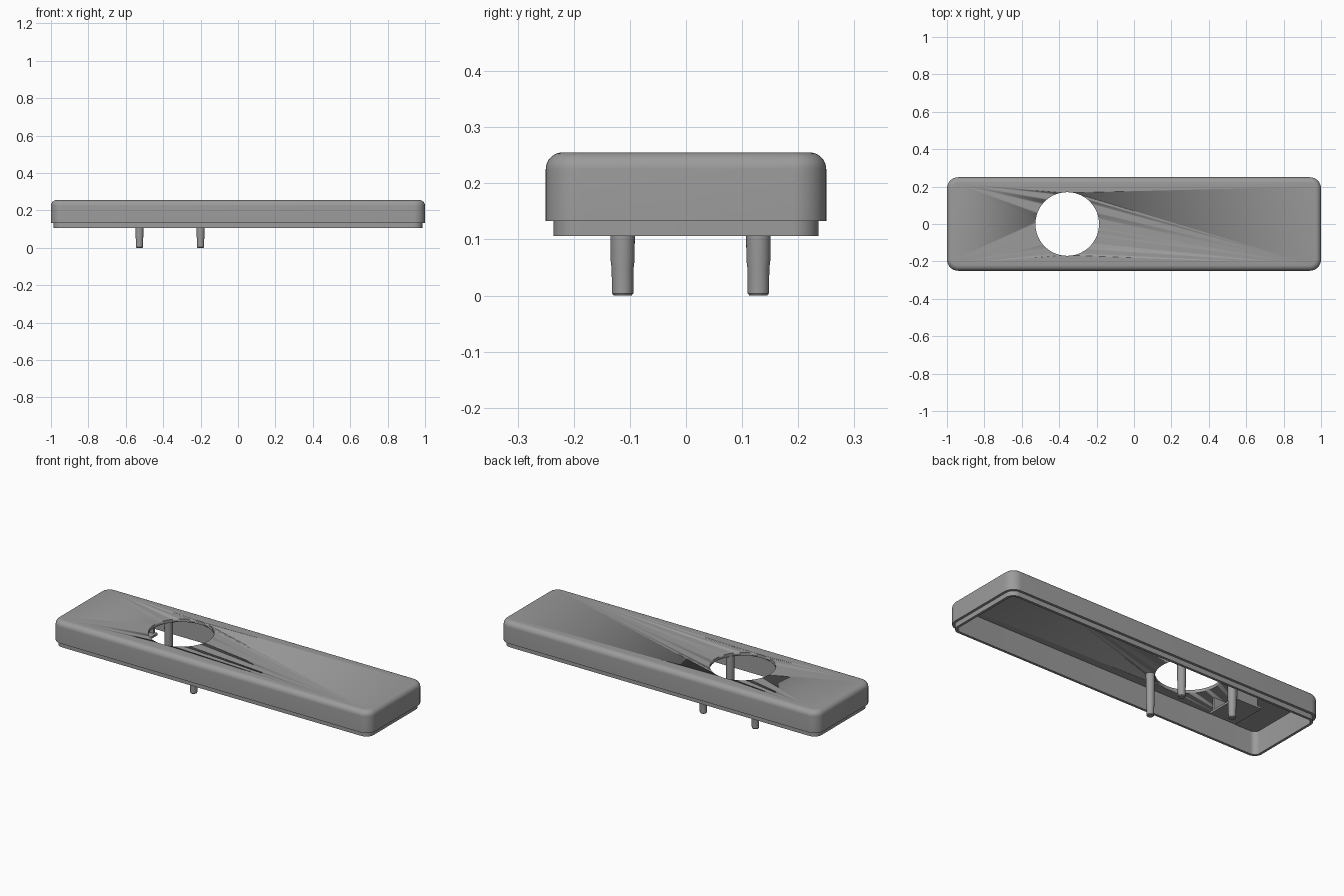
import bpy, bmesh, math

if "Cube" in bpy.data.objects:
    bpy.data.objects.remove(bpy.data.objects["Cube"])

grey = bpy.data.materials.new("mid_grey")
grey.diffuse_color = (0.33, 0.33, 0.33, 1)
grey.use_nodes = True
grey.node_tree.nodes["Principled BSDF"].inputs["Base Color"].default_value = grey.diffuse_color


def add_object(name, bm, angle=35):
    bmesh.ops.recalc_face_normals(bm, faces=bm.faces)
    mesh = bpy.data.meshes.new(name)
    bm.to_mesh(mesh)
    bm.free()
    mesh.materials.append(grey)
    ob = bpy.data.objects.new(name, mesh)
    bpy.context.collection.objects.link(ob)
    bpy.ops.object.select_all(action='DESELECT')
    ob.select_set(True)
    bpy.context.view_layer.objects.active = ob
    bpy.ops.object.shade_smooth_by_angle(angle=math.radians(angle))
    return ob


def rounded_rect(inset, steps=10):
    """Outline of the cover, moved inwards by inset."""
    r = 0.06 - inset
    points = []
    for k, (sx, sy) in enumerate(((1, 1), (-1, 1), (-1, -1), (1, -1))):
        for i in range(steps + 1):
            a = math.pi / 2 * (k + i / steps)
            points.append((sx * 0.94 + r * math.cos(a), sy * 0.19 + r * math.sin(a)))
    return points


def loft(bm, rings):
    """Skin a list of equal-length point rings and cap both ends."""
    loops = [[bm.verts.new(p) for p in ring] for ring in rings]
    n = len(loops[0])
    for a, b in zip(loops, loops[1:]):
        for i in range(n):
            j = (i + 1) % n
            bm.faces.new((a[i], a[j], b[j], b[i]))
    bm.faces.new(loops[0])
    bm.faces.new(loops[-1])


def box(name, x0, x1, y0, y1, z0, z1):
    bm = bmesh.new()
    loft(bm, [[(x0, y0, z), (x1, y0, z), (x1, y1, z), (x0, y1, z)] for z in (z0, z1)])
    return add_object(name, bm)


def turned(name, x, y, profile, sides=32):
    bm = bmesh.new()
    loft(bm, [[(x + r * math.cos(t * 2 * math.pi / sides),
                y + r * math.sin(t * 2 * math.pi / sides), z) for t in range(sides)]
              for r, z in profile])
    return add_object(name, bm)


# Hollow cover: ceiling, inner wall, lip, step, outer wall, rounded top edge
CEILING, TOP, FILLET = 0.237, 0.255, 0.03
profile = [(0.028, CEILING), (0.028, 0.106), (0.014, 0.106), (0.014, 0.133), (0, 0.133)]
for i in range(9):
    a = math.pi / 2 * i / 8
    profile.append((FILLET * (1 - math.cos(a)), TOP - FILLET + FILLET * math.sin(a)))
bm = bmesh.new()
loft(bm, [[(x, y, z) for x, y in rounded_rect(inset)] for inset, z in profile])
cover = add_object("cover", bm)

# Round opening through the top
cutter = turned("opening_cutter", -0.357, 0, [(0.17, 0.2), (0.17, 0.3)], 96)
cut = cover.modifiers.new("opening", 'BOOLEAN')
cut.operation = 'DIFFERENCE'
cut.solver = 'EXACT'
cut.object = cutter
bpy.context.view_layer.objects.active = cover
bpy.ops.object.modifier_apply(modifier=cut.name)
bpy.data.objects.remove(cutter)

# Stepped mounting pegs hanging from the ceiling
peg = [(0.016, 0), (0.019, 0.004), (0.0195, 0.048), (0.0215, 0.064), (0.0225, CEILING + 0.002)]
for name, x, y in (("peg_back_left", -0.527, 0.129),
                   ("peg_back_right", -0.2, 0.129),
                   ("peg_front_right", -0.2, -0.113)):
    turned(name, x, y, peg)

# Small bracket plate beside the opening, held by two ribs
box("bracket_plate", -0.74, -0.575, -0.1, 0.1, 0.145, 0.157)
for name, y in (("bracket_rib_front", -0.09), ("bracket_rib_back", 0.09)):
    box(name, -0.72, -0.59, y - 0.006, y + 0.006, 0.155, CEILING + 0.002)
